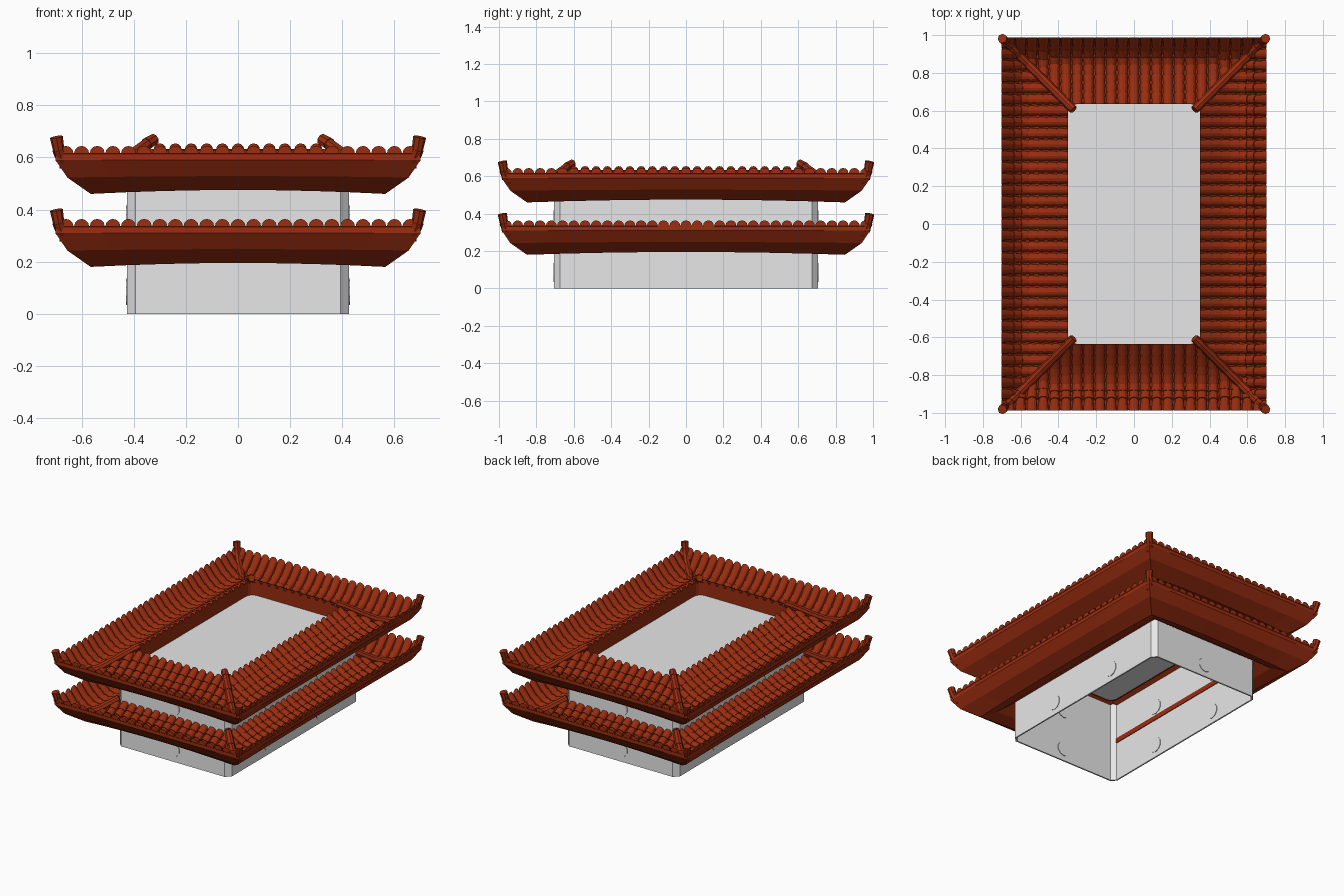
import bpy, bmesh, math
from mathutils import Vector

if "Cube" in bpy.data.objects:
    bpy.data.objects.remove(bpy.data.objects["Cube"])

IX, IY, EAVE, TIER = 0.35, 0.635, 0.35, 0.28   # inner opening, roof width, storey height
TOP = [(-0.1, 0.42), (0, 0.352), (0.07, 0.298), (0.14, 0.248), (0.21, 0.22),
       (0.26, 0.232), (0.305, 0.272), (0.35, 0.337)]
SOFFIT = [(0, 0.318), (0.07, 0.265), (0.14, 0.212), (0.215, 0.18), (0.305, 0.243), (0.35, 0.31)]


def material(name, rgb):
    m = bpy.data.materials.new(name)
    m.diffuse_color = (*rgb, 1)
    m.use_nodes = True
    m.node_tree.nodes["Principled BSDF"].inputs["Base Color"].default_value = m.diffuse_color
    return m


RED = material("red_clay", (0.32, 0.026, 0.005))
GREY = material("pale_plaster", (0.8, 0.8, 0.8))


def finish(bm, name, mat):
    bmesh.ops.recalc_face_normals(bm, faces=bm.faces)
    me = bpy.data.meshes.new(name)
    bm.to_mesh(me)
    bm.free()
    me.materials.append(mat)
    ob = bpy.data.objects.new(name, me)
    bpy.context.collection.objects.link(ob)
    return ob


def lerp(profile, o):
    for (a, za), (b, zb) in zip(profile, profile[1:]):
        if o <= b:
            return za + (zb - za) * (o - a) / (b - a)
    return profile[-1][1]


def place(side, s, o, z):
    """Point on one roof side: s along the eave, o outward from the opening."""
    return Vector([(s, -IY - o, z), (IX + o, s, z), (-s, IY + o, z), (-IX - o, -s, z)][side])


def half(side):
    return IY if side % 2 else IX


def sag(u, o):
    """Eaves rise slightly in the middle of each side."""
    return 0.015 * (1 - u * u) * max(0, 1 - abs(o - 0.215) / 0.135)


def loft(bm, rings, cyclic=True, caps=True):
    vs = [[bm.verts.new(p) for p in r] for r in rings]
    n = len(vs[0])
    for a, b in zip(vs, vs[1:]):
        for i in range(n if cyclic else n - 1):
            j = (i + 1) % n
            bm.faces.new((a[i], a[j], b[j], b[i]))
    if caps:
        bm.faces.new(vs[0][::-1])
        bm.faces.new(vs[-1])


def rounded(hx, hy, r, z, n):
    """Rectangle outline with n-step rounded corners."""
    pts = []
    for k, (sx, sy) in enumerate([(1, 1), (-1, 1), (-1, -1), (1, -1)]):
        for i in range(n + 1):
            a = math.pi / 2 * (k + i / n)
            pts.append((sx * (hx - r) + r * math.cos(a), sy * (hy - r) + r * math.sin(a), z))
    return pts


def roof_shell(z0, o0, name):
    bm = bmesh.new()
    top = [o0] + [o for o, _ in TOP if o > o0]
    low = [o0] + [o for o, _ in SOFFIT if o > o0]
    section = [(o, lerp(TOP, o)) for o in top] + [(o, lerp(SOFFIT, o)) for o in low[::-1]]
    for side in range(4):
        rings = []
        for i in range(9):
            u = i / 4 - 1
            rings.append([place(side, u * (half(side) + o), o, z0 + z + sag(u, o)) for o, z in section])
        loft(bm, rings, caps=False)
    bmesh.ops.remove_doubles(bm, verts=bm.verts, dist=0.0005)
    finish(bm, name, RED)


def roof_tiles(z0, o0, name):
    bm = bmesh.new()
    for side in range(4):
        h = half(side)
        count = int((h + EAVE - 0.025) / 0.06)
        for k in range(-count, count + 1):
            s = k * 0.06
            start = max(o0, abs(s) - h)
            n = max(1, round((EAVE - start) / 0.05))
            for c in range(n):
                rings = []
                for t, r in ((c, 0.024), (c + 1, 0.029)):
                    o = start + (EAVE + 0.002 - start) * t / n
                    slope = (lerp(TOP, min(EAVE, o + 0.01)) - lerp(TOP, o - 0.01)) / 0.02
                    if o > EAVE - 0.01:
                        slope = 0            # plumb cut at the eave
                    if t == 0 and o0 == 0 and start == 0:
                        slope = 0            # plumb cut at the opening
                    ln = math.hypot(1, slope)
                    z = z0 + lerp(TOP, o) + sag(s / (h + o), o) - 0.002
                    ring = []
                    for i in range(7):
                        a = math.pi * i / 6
                        up = r * math.sin(a)
                        ring.append(place(side, s + r * math.cos(a), o - up * slope / ln, z + up / ln))
                    rings.append(ring)
                loft(bm, rings)
    finish(bm, name, RED)


def hip_ridges(z0, o0, name):
    """Round ridges down the four corners, with upturned ends."""
    path = [(o, lerp(TOP, o) + 0.02) for o in [o0] + [p for p, _ in TOP if o0 < p < 0.31]]
    if o0 == 0:
        path = [(-0.03, 0.39)] + path
    path += [(0.328, 0.318), (0.338, 0.35), (0.347, 0.398)]
    bm = bmesh.new()
    for sx in (-1, 1):
        for sy in (-1, 1):
            d = Vector((sx, sy, 0)).normalized()
            lat = Vector((-sy, sx, 0)).normalized()
            pts = [Vector((sx * (IX + o), sy * (IY + o), z0 + z)) for o, z in path]

            def ring(i, r):
                tan = (pts[min(i + 1, len(pts) - 1)] - pts[max(i - 1, 0)]).normalized()
                nor = tan.cross(lat)
                return [pts[i] + r * (math.cos(a) * lat + math.sin(a) * nor)
                        for a in (math.tau * k / 8 for k in range(8))]
            for i in range(len(pts) - 1):
                loft(bm, [ring(i, 0.022), ring(i + 1, 0.025)])
    finish(bm, name, RED)


def walls(z0, name):
    bm = bmesh.new()
    outer = [rounded(0.425, 0.705, 0.032, z, 1) for z in (z0, z0 + TIER)]
    inner = [rounded(0.415, 0.695, 0.028, z, 1) for z in (z0 + TIER, z0)]
    loft(bm, outer + inner + outer[:1], caps=False)
    bmesh.ops.remove_doubles(bm, verts=bm.verts, dist=0.0001)
    finish(bm, name, GREY)


def round_windows(z0, name):
    """Ten-sided plugs showing on both faces of the wall."""
    bm = bmesh.new()
    spots = [(0, sy * 0.70, 1) for sy in (-1, 1)]
    spots += [(sx * 0.42, sy * 0.28, 0) for sx in (-1, 1) for sy in (-1, 1)]
    for x, y, axis in spots:
        rings = []
        for e in (-0.009, 0.009):
            ring = []
            for k in range(10):
                a = math.tau * k / 10
                w, v = 0.051 * math.sin(a), z0 + 0.085 + 0.051 * math.cos(a)
                ring.append((x + w, y + e, v) if axis else (x + e, y + w, v))
            rings.append(ring)
        loft(bm, rings)
    finish(bm, name, GREY)


# Two storeys; the lower roof stops at the wall, the upper one runs to the opening
for tier, o0 in ((0, 0.062), (1, 0)):
    z0 = tier * TIER
    label = ("lower", "upper")[tier]
    walls(z0, label + "_walls")
    round_windows(z0, label + "_round_windows")
    roof_shell(z0, o0, label + "_roof_shell")
    roof_tiles(z0, o0, label + "_roof_tiles")
    hip_ridges(z0, o0, label + "_hip_ridges")

# Red skirt around the top opening
bm = bmesh.new()
loft(bm, [rounded(IX + e, IY + e, 0.05, z, 4) for e, z in
          ((0, 0.535), (0, 0.63), (0.008, 0.63), (0.008, 0.535), (0, 0.535))], caps=False)
bmesh.ops.remove_doubles(bm, verts=bm.verts, dist=0.0001)
finish(bm, "opening_skirt", RED)

# Flat deck inside the opening
bm = bmesh.new()
loft(bm, [rounded(IX, IY, 0.05, z, 4) for z in (0.537, 0.545)])
finish(bm, "top_deck", GREY)
